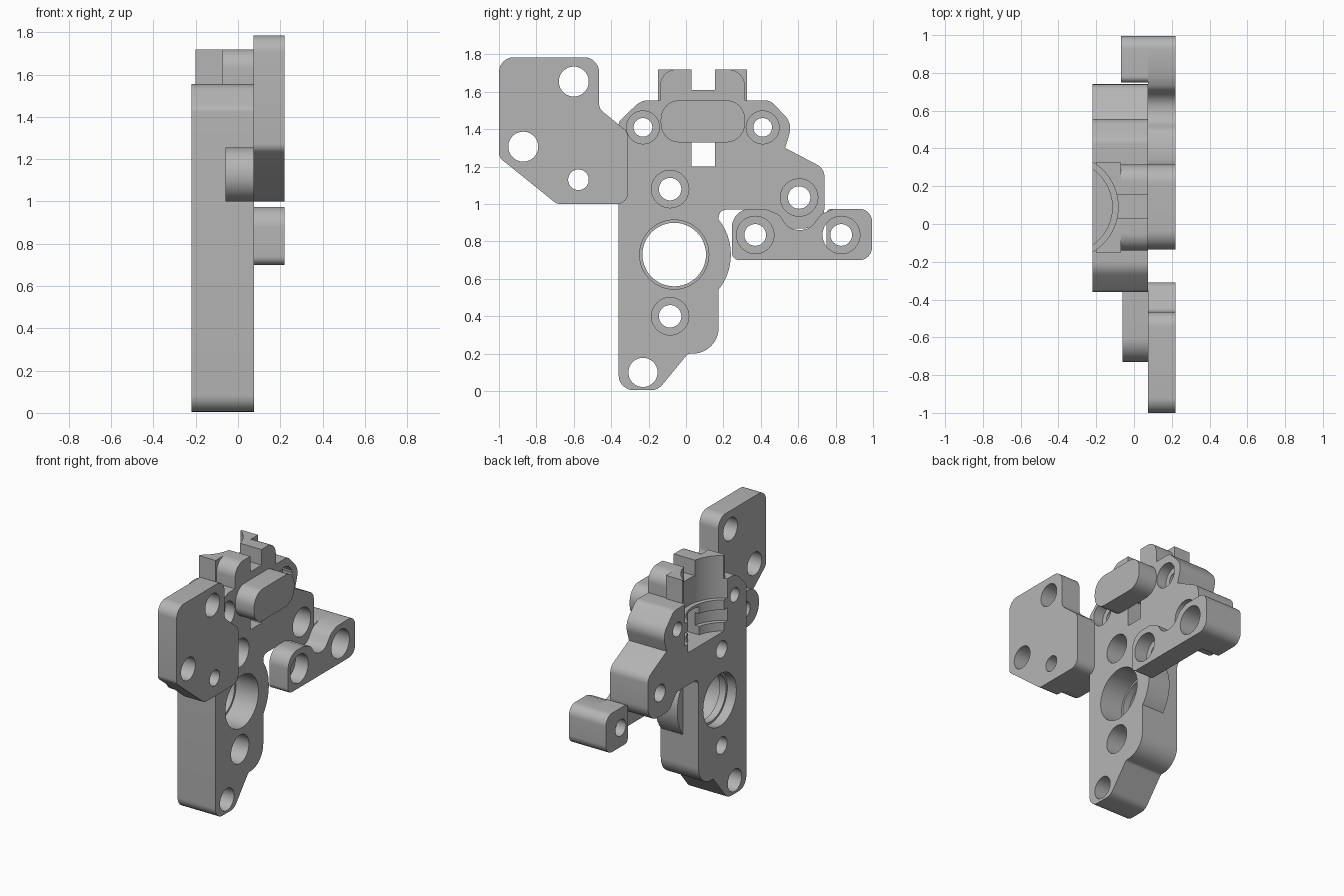
import bpy, bmesh, math
from mathutils import Vector

cube = bpy.data.objects.get("Cube")
if cube:
    bpy.data.objects.remove(cube, do_unlink=True)

grey = bpy.data.materials.new("plain grey")
grey.use_nodes = True
grey.diffuse_color = (0.46, 0.46, 0.46, 1)
grey.node_tree.nodes["Principled BSDF"].inputs["Base Color"].default_value = (0.46, 0.46, 0.46, 1)

BACK, FACE, OUTER = -0.22, 0.075, 0.22


def rounded(points):
    """Fillet each (y, z, radius) corner of an outline."""
    out = []
    for i, (y, z, r) in enumerate(points):
        p = Vector((y, z))
        if r == 0:
            out.append(p)
            continue
        a = (Vector(points[i - 1][:2]) - p).normalized()
        b = (Vector(points[(i + 1) % len(points)][:2]) - p).normalized()
        half = a.angle(b) / 2
        centre = p + (a + b).normalized() * (r / math.sin(half))
        start = p + a * (r / math.tan(half)) - centre
        end = p + b * (r / math.tan(half)) - centre
        turn = start.angle_signed(end)
        steps = max(3, int(abs(turn) / 0.13))
        for k in range(steps + 1):
            t = -turn * k / steps
            c, s = math.cos(t), math.sin(t)
            out.append(centre + Vector((start.x * c - start.y * s, start.x * s + start.y * c)))
    return out


def circle(y, z, r, n=48):
    return [Vector((y + r * math.cos(k * math.tau / n), z + r * math.sin(k * math.tau / n)))
            for k in range(n)]


def prism(name, outline, lo, hi, axis="x"):
    """Extrude an outline along x (outline in y, z) or z (outline in x, y)."""
    bm = bmesh.new()
    place = (lambda p: (lo, p.x, p.y)) if axis == "x" else (lambda p: (p.x, p.y, lo))
    face = bm.faces.new([bm.verts.new(place(p)) for p in outline])
    moved = bmesh.ops.extrude_face_region(bm, geom=[face])
    shift = (hi - lo, 0, 0) if axis == "x" else (0, 0, hi - lo)
    bmesh.ops.translate(bm, vec=shift,
                        verts=[v for v in moved["geom"] if isinstance(v, bmesh.types.BMVert)])
    bmesh.ops.recalc_face_normals(bm, faces=bm.faces)
    mesh = bpy.data.meshes.new(name)
    bm.to_mesh(mesh)
    bm.free()
    mesh.materials.append(grey)
    ob = bpy.data.objects.new(name, mesh)
    bpy.context.collection.objects.link(ob)
    return ob


def box(name, x0, x1, y0, y1, z0, z1):
    return prism(name, [Vector(p) for p in ((y0, z0), (y1, z0), (y1, z1), (y0, z1))], x0, x1)


def combine(ob, others, operation="DIFFERENCE"):
    for other in others:
        other.hide_render = True
        mod = ob.modifiers.new("cut", "BOOLEAN")
        mod.operation, mod.solver, mod.object = operation, "EXACT", other
        bpy.context.view_layer.update()
        result = bpy.data.meshes.new_from_object(ob.evaluated_get(bpy.context.evaluated_depsgraph_get()))
        ob.modifiers.clear()
        ob.data = result
        bpy.data.objects.remove(other, do_unlink=True)


def hole(y, z, r):
    return prism("hole_cutter", circle(y, z, r), -0.5, 0.5)


def counterbore(y, z, r, wide, floor):
    return [hole(y, z, r), prism("bore_cutter", circle(y, z, wide), floor, 0.5)]


# Main plate
plate = prism("main_plate", rounded([
    (-0.36, 0.005, 0.08), (-0.15, 0.005, 0.08), (0.01, 0.2, 0.03), (0.175, 0.2, 0.14),
    (0.175, 0.97, 0.04), (0.42, 0.97, 0.05), (0.5, 0.87, 0.05), (0.74, 0.87, 0.11),
    (0.74, 1.19, 0.07), (0.53, 1.3, 0), (0.57, 1.43, 0.1), (0.45, 1.555, 0.07),
    (-0.24, 1.555, 0.1), (-0.36, 1.44, 0.04)]), BACK, FACE)

# Two-pronged crown on the top edge
crown = box("crown", -0.2, -0.07, -0.15, 0.325, 1.5, 1.72)
front = prism("crown_front", rounded([
    (-0.14, 1.5, 0), (0.315, 1.5, 0), (0.315, 1.72, 0.09), (-0.14, 1.72, 0.09)]), -0.071, FACE)
combine(crown, [front], "UNION")
combine(plate, [crown], "UNION")

# Stepped upright channel in the back, crown slot and window
channel = [prism("channel_cutter", circle(-0.36, 0.09, r, 80), z0, z1, "z")
           for r, z0, z1 in ((0.245, 1.2, 1.9), (0.276, 1.42, 1.9), (0.276, 1.26, 1.35))]
combine(plate, channel + [box("slot_cutter", -0.4, 0.4, 0.03, 0.155, 1.61, 1.9),
                          box("window_cutter", -0.4, 0.4, 0.03, 0.155, 1.2, 1.4)])

# Screw holes, bearing seat and lower pivot hole
cuts = [hole(-0.23, 0.1, 0.078)]
for y, z in ((-0.085, 1.08), (-0.085, 0.4), (0.605, 1.035)):
    cuts += counterbore(y, z, 0.06, 0.1, -0.12)
for y in (-0.23, 0.41):
    cuts += counterbore(y, 1.41, 0.05, 0.088, 0.0)
cuts += counterbore(-0.063, 0.73, 0.17, 0.185, -0.1)
cuts.append(prism("seat_cutter", circle(-0.063, 0.73, 0.185), -0.4, -0.15))
combine(plate, cuts)

# Curved shoulder beside the bearing seat
arc = [Vector((-0.06 + 0.3 * math.cos(a), 0.73 + 0.3 * math.sin(a)))
       for a in (-0.72 + 1.44 * k / 16 for k in range(17))]
shoulder = prism("seat_shoulder", [Vector((0.14, 0.53))] + arc + [Vector((0.14, 0.93))], -0.1, 0.073)

# Raised pad in front of the channel
pad = prism("raised_pad", rounded([(-0.135, 1.33, 0.1), (0.315, 1.33, 0.1),
                                   (0.315, 1.555, 0.1), (-0.135, 1.555, 0.1)]), FACE - 0.002, OUTER)

# Offset bracket with rear spacer
bracket = prism("offset_bracket", rounded([
    (-1, 1.25, 0.05), (-0.69, 1.0, 0.06), (-0.31, 1.0, 0.06), (-0.31, 1.385, 0.06),
    (-0.465, 1.51, 0.06), (-0.465, 1.785, 0.08), (-1, 1.785, 0.08)]), FACE - 0.002, OUTER)
combine(bracket, [hole(-0.6, 1.655, 0.08), hole(-0.87, 1.307, 0.08), hole(-0.575, 1.13, 0.055)])
spacer = prism("bracket_spacer", rounded([
    (-0.73, 1.0, 0.125), (-0.35, 1.0, 0), (-0.35, 1.256, 0), (-0.73, 1.256, 0.125)]), -0.06, FACE)
combine(spacer, [hole(-0.575, 1.13, 0.055)])

# Side arm with a scooped top and a thick end
arm = prism("side_arm", rounded([
    (0.245, 0.7, 0.04), (0.995, 0.7, 0.07), (0.995, 0.975, 0.07), (0.245, 0.975, 0.1)]),
    FACE - 0.002, OUTER)
scoop = prism("scoop_cutter", rounded([
    (0.42, 1.1, 0), (0.42, 0.975, 0), (0.5, 0.945, 0.07), (0.55, 0.862, 0.09),
    (0.66, 0.862, 0.09), (0.72, 0.945, 0.07), (0.79, 0.975, 0), (0.79, 1.1, 0)]), 0, 0.5)
combine(arm, [scoop])
end = prism("arm_end", rounded([
    (0.75, 0.7, 0.03), (0.995, 0.7, 0.07), (0.995, 0.975, 0.07), (0.75, 0.975, 0.03)]), -0.07, FACE)
combine(arm, counterbore(0.37, 0.835, 0.058, 0.1, 0.12) + counterbore(0.83, 0.835, 0.058, 0.1, 0.0))
combine(end, counterbore(0.83, 0.835, 0.058, 0.1, 0.0))

# Smooth the curved walls, keep the edges crisp
for ob in (plate, shoulder, pad, bracket, spacer, arm, end):
    bpy.ops.object.select_all(action="DESELECT")
    ob.select_set(True)
    bpy.context.view_layer.objects.active = ob
    bpy.ops.object.shade_smooth_by_angle(angle=math.radians(30))
